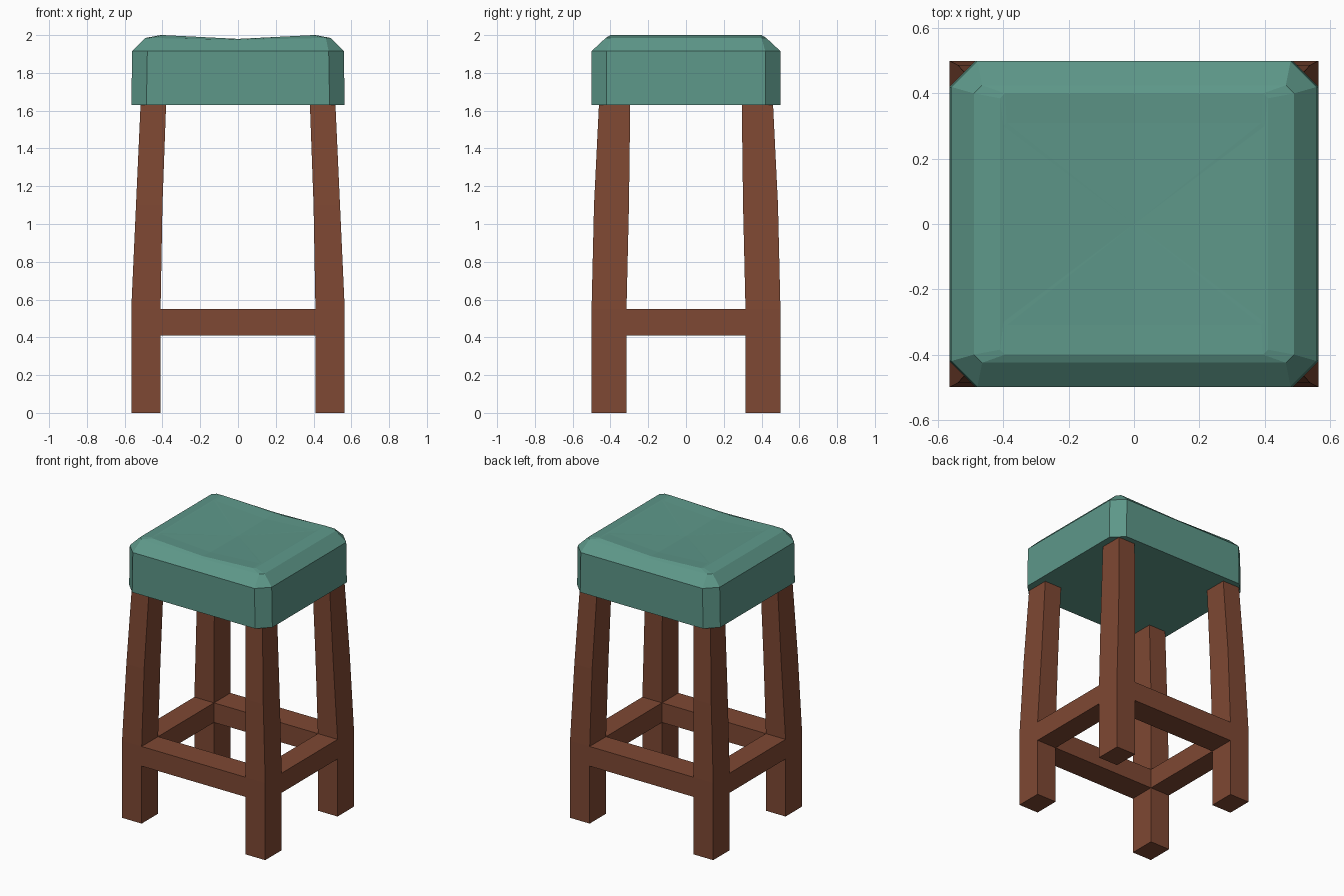
import bpy, bmesh

if "Cube" in bpy.data.objects:
    bpy.data.objects.remove(bpy.data.objects["Cube"])


def material(name, rgb):
    m = bpy.data.materials.new(name)
    m.diffuse_color = (*rgb, 1.0)
    m.use_nodes = True
    m.node_tree.nodes["Principled BSDF"].inputs["Base Color"].default_value = m.diffuse_color
    return m


TEAL = material("teal_cushion", (0.11, 0.31, 0.25))
WOOD = material("brown_wood", (0.21, 0.065, 0.033))


def loft(name, rings, mat, cap_fan=None):
    """Join point rings of equal length; the top is closed flat or fanned to a centre."""
    bm = bmesh.new()
    loops = [[bm.verts.new(p) for p in ring] for ring in rings]
    n = len(loops[0])
    for a, b in zip(loops, loops[1:]):
        for i in range(n):
            j = (i + 1) % n
            bm.faces.new((a[i], a[j], b[j], b[i]))
    bm.faces.new(loops[0][::-1])
    if cap_fan:
        c = bm.verts.new(cap_fan)
        for i in range(n):
            bm.faces.new((loops[-1][i], loops[-1][(i + 1) % n], c))
    else:
        bm.faces.new(loops[-1])
    bmesh.ops.recalc_face_normals(bm, faces=bm.faces)
    mesh = bpy.data.meshes.new(name)
    bm.to_mesh(mesh)
    bm.free()
    mesh.materials.append(mat)
    obj = bpy.data.objects.new(name, mesh)
    bpy.context.collection.objects.link(obj)
    return obj


def rect(x0, x1, y0, y1, z):
    return [(x0, y0, z), (x1, y0, z), (x1, y1, z), (x0, y1, z)]


def seat_ring(x, y, cut, z, dip=0.0):
    """Rectangle with cut corners and a sagging midpoint on front and back."""
    return [(-x + cut, -y, z), (0, -y, z - dip), (x - cut, -y, z), (x, -y + cut, z),
            (x, y - cut, z), (x - cut, y, z), (0, y, z - dip), (-x + cut, y, z),
            (-x, y - cut, z), (-x, -y + cut, z)]


# Cushion: straight sides, sloped rim, slightly saddled top
loft("seat", [
    seat_ring(0.565, 0.50, 0.08, 1.63),
    seat_ring(0.56, 0.50, 0.08, 1.915),
    seat_ring(0.49, 0.425, 0.025, 1.985, 0.01),
    seat_ring(0.41, 0.40, 0.015, 2.0, 0.02),
    seat_ring(0.40, 0.31, 0.01, 1.998, 0.025),
], TEAL, cap_fan=(0, 0, 1.97))

# Legs: straight foot block, then a taper leaning inward
LEG = [(0.41, 0.565, 0.315, 0.50, 0.0),
       (0.41, 0.565, 0.315, 0.50, 0.55),
       (0.40, 0.54, 0.302, 0.487, 1.1),
       (0.38, 0.515, 0.295, 0.46, 1.65)]
for ys, depth in ((-1, "front"), (1, "back")):
    for xs, side in ((-1, "left"), (1, "right")):
        loft(f"{depth}_{side}_leg",
             [rect(xs * a, xs * b, ys * c, ys * d, z) for a, b, c, d, z in LEG], WOOD)

# Stretchers: as wide as the legs, closing a ring between them
for s, name in ((-1, "front"), (1, "back")):
    loft(f"{name}_stretcher",
         [rect(-0.41, 0.41, s * 0.315, s * 0.50, z) for z in (0.41, 0.55)], WOOD)
for s, name in ((-1, "left"), (1, "right")):
    loft(f"{name}_stretcher",
         [rect(s * 0.41, s * 0.565, -0.315, 0.315, z) for z in (0.41, 0.55)], WOOD)
